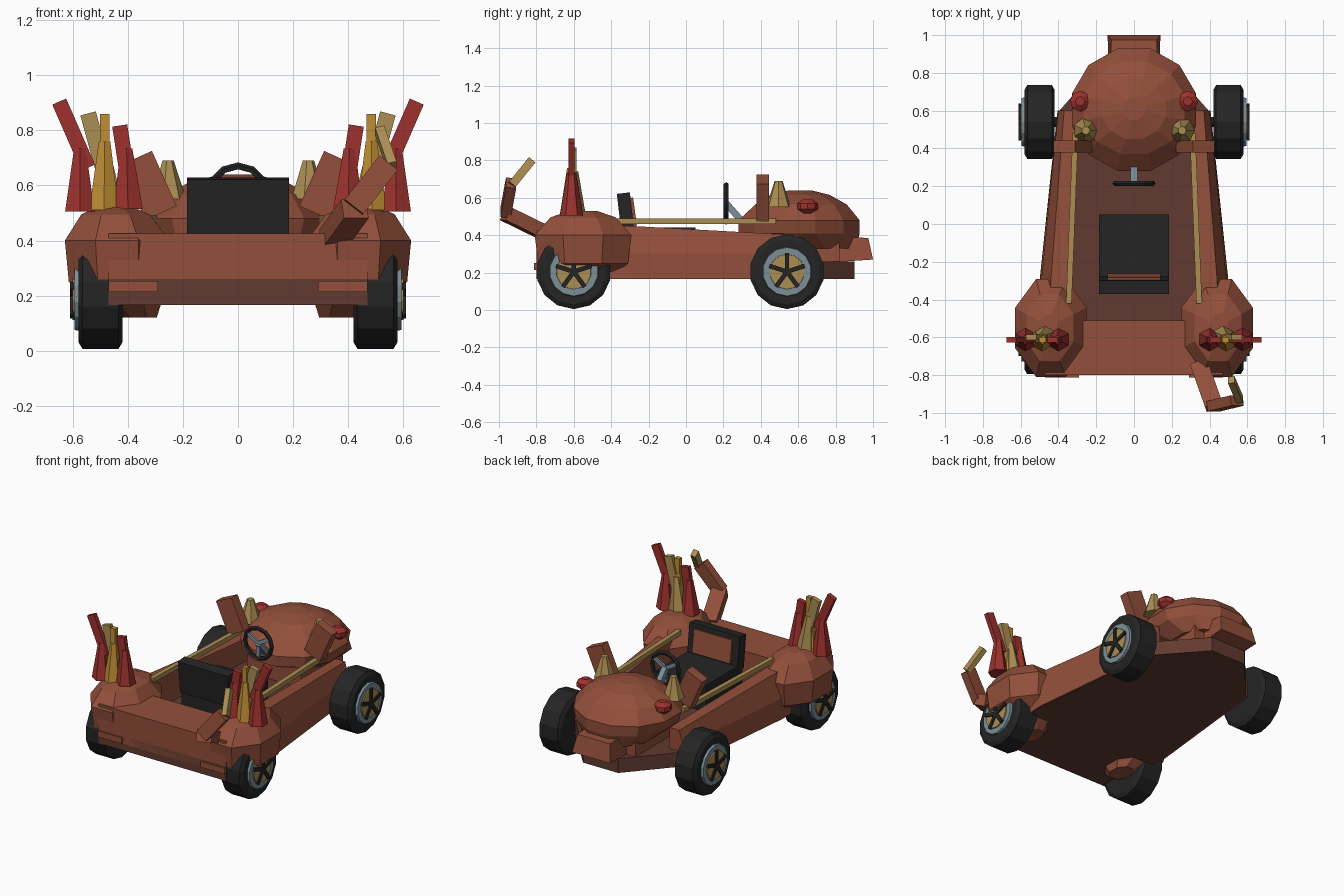
import bpy, math
from math import sin, cos, pi, radians
from mathutils import Vector, Matrix

if "Cube" in bpy.data.objects:
    bpy.data.objects.remove(bpy.data.objects["Cube"])


def material(name, r, g, b):
    m = bpy.data.materials.new(name)
    m.diffuse_color = (r, g, b, 1)
    m.use_nodes = True
    m.node_tree.nodes["Principled BSDF"].inputs["Base Color"].default_value = m.diffuse_color
    return m


BROWN = material("clay brown", .29, .078, .043)
DARK = material("dark brown", .12, .042, .029)
BLACK = material("rubber black", .018, .018, .018)
STEEL = material("blue grey metal", .20, .27, .31)
GOLD = material("pale gold", .41, .27, .085)
YELLOW = material("deep yellow", .52, .27, .033)
RED = material("dull red", .34, .031, .027)


def loft(name, rings, mat):
    """Skin a list of equal-length vertex rings and cap both ends."""
    n = len(rings[0])
    verts = [tuple(p) for ring in rings for p in ring]
    faces = [tuple(range(n - 1, -1, -1)),
             tuple(range(len(verts) - n, len(verts)))]
    for r in range(len(rings) - 1):
        for i in range(n):
            a, b = r * n + i, r * n + (i + 1) % n
            faces.append((a, b, b + n, a + n))
    me = bpy.data.meshes.new(name)
    me.from_pydata(verts, [], faces)
    me.materials.append(mat)
    ob = bpy.data.objects.new(name, me)
    bpy.context.collection.objects.link(ob)
    bpy.context.view_layer.objects.active = ob
    bpy.ops.object.mode_set(mode='EDIT')
    bpy.ops.mesh.select_all(action='SELECT')
    bpy.ops.mesh.normals_make_consistent(inside=False)
    bpy.ops.object.mode_set(mode='OBJECT')
    return ob


def oval(cx, cy, z, rx, ry, n, phase=0.0):
    return [(cx + rx * cos(2 * pi * i / n + phase),
             cy + ry * sin(2 * pi * i / n + phase), z) for i in range(n)]


def box(name, x0, x1, y0, y1, z0, z1, mat):
    base = [(x0, y0), (x1, y0), (x1, y1), (x0, y1)]
    return loft(name, [[(x, y, z) for x, y in base] for z in (z0, z1)], mat)


def beam(name, p, q, w, d, mat, up=(0, 1, 0)):
    """Square bar from p to q; d is its size towards up, w across."""
    p, q = Vector(p), Vector(q)
    t = (q - p).normalized()
    s = t.cross(Vector(up)).normalized()
    u = s.cross(t)
    corners = [s * a * w / 2 + u * b * d / 2
               for a, b in ((-1, -1), (1, -1), (1, 1), (-1, 1))]
    return loft(name, [[e + c for c in corners] for e in (p, q)], mat)


def turned(name, profile, y, z, side, n, mat):
    """Lathe (x, radius) pairs around a sideways axis."""
    return loft(name, [[(side * x, y + r * cos(2 * pi * (i + .5) / n),
                         z + r * sin(2 * pi * (i + .5) / n)) for i in range(n)]
                       for x, r in profile], mat)


# Floor pan, narrowing to the nose
half = [(-.8, .47), (-.3, .49), (.6, .395), (.9, .13)]
plan = [(x, y) for y, x in half] + [(-x, y) for y, x in reversed(half)]
loft("floor_pan", [[(x, y, z) for x, y in plan] for z in (.165, .26)], DARK)

# Rear deck
box("rear_deck", -.47, .47, -.8, -.51, .21, .425, BROWN)

# Head shell over the nose
loft("head_shell", [oval(0, (a + b) / 2, z, rx * 1.03, (b - a) / 2 * 1.03, 12, radians(15))
     for z, rx, a, b in ((.33, .22, .45, .91), (.41, .31, .28, .93),
                         (.48, .33, .28, .93), (.565, .27, .37, .86),
                         (.615, .17, .45, .77), (.64, .06, .55, .67))], BROWN)
box("neck_block", -.2, .2, .38, .82, .25, .40, BROWN)
loft("snout", [[(-.13, .7, .25), (.13, .7, .25), (.13, .7, .40), (-.13, .7, .40)],
               [(-.14, 1, .27), (.14, 1, .27), (.12, .975, .385), (-.12, .975, .385)]],
     BROWN)

# Seat
beam("seat_back", (0, -.31, .41), (0, -.335, .625), .37, .07, BLACK)
beam("seat_back_pad", (0, -.272, .45), (0, -.293, .60), .28, .02, BROWN)
box("seat_base", -.185, .185, -.33, .05, .26, .44, BLACK)

# Steering wheel and column
bpy.ops.mesh.primitive_torus_add(location=(0, .215, .57), rotation=(pi / 2, 0, 0),
                                 major_segments=12, minor_segments=5,
                                 major_radius=.10, minor_radius=.014)
ring = bpy.context.object
ring.name = "steering_ring"
ring.data.materials.append(BLACK)
for k in range(3):
    a = radians(-90 + 120 * k)
    beam("steering_spoke", (0, .217, .57),
         (.1 * cos(a), .217, .57 + .1 * sin(a)), .025, .014, STEEL)
beam("steering_column", (0, .215, .57), (0, .33, .44), .035, .035, STEEL)

for s, tag in ((-1, "left"), (1, "right")):
    # Side wall with a sloping outer face
    loft("side_wall_" + tag, [[(s * x, y, z) for x, z in sec] for y, sec in (
        (-.55, ((.49, .165), (.49, .30), (.45, .455), (.36, .455), (.34, .2))),
        (-.30, ((.50, .165), (.49, .30), (.44, .45), (.35, .45), (.33, .2))),
        (.60, ((.405, .165), (.40, .30), (.37, .40), (.30, .40), (.29, .2))))],
        BROWN)
    beam("gold_rail_" + tag, (s * .345, -.42, .475), (s * .31, .48, .475),
         .03, .03, GOLD, (0, 0, 1))

    # Rear fender
    loft("fender_" + tag, [oval(s * cx, -.55, z, rx, ry, 8, pi / 8)
         for z, cx, rx, ry in ((.12, .36, .07, .09), (.25, .435, .195, .26),
                               (.40, .44, .205, .28), (.495, .445, .135, .19),
                               (.53, .45, .05, .08))], BROWN)
    box("fender_lip_" + tag, min(s * .29, s * .47), max(s * .29, s * .47),
        -.812, -.7, .213, .252, BROWN)

    # Wheels
    for y, end in ((-.6, "rear"), (.54, "front")):
        nm = end + "_" + tag
        turned("tyre_" + nm, [(.42, .175), (.435, .2), (.565, .2), (.58, .175)],
               y, .205, s, 14, BLACK)
        turned("rim_" + nm, [(.57, .135), (.595, .13)], y, .205, s, 14, STEEL)
        turned("hub_disc_" + nm, [(.59, .095), (.602, .093)], y, .205, s, 14, GOLD)
        turned("axle_" + nm, [(.25, .03), (.43, .03)], y, .205, s, 8, BLACK)
        for k in range(5):
            a = radians(90 + 72 * k)
            beam("wheel_spoke_" + nm, (s * .604, y, .205),
                 (s * .604, y + .1 * cos(a), .205 + .1 * sin(a)),
                 .024, .014, BLACK, (1, 0, 0))

    # Ear, horn and eye
    beam("ear_" + tag, (s * .28, .41, .50), (s * .37, .41, .70), .125, .065, BROWN)
    loft("horn_" + tag, [oval(s * .255, .495, z, r, r, 7)
                         for z, r in ((.55, .068), (.67, .028), (.69, .022))], GOLD)
    loft("eye_" + tag, [oval(s * .285, .65, z, r, r, 8) for z, r in
                        ((.515, .025), (.54, .055), (.57, .055), (.592, .025))], RED)

    # Flame plumes: tapered base with a bar leaning out of it
    for nm, x0, x1, zb, zt, tip, w, c, c2 in (
            ("outer", .575, .575, .505, .735, (.65, .905), .055, RED, RED),
            ("middle", .487, .485, .51, .76, (.485, .86), .035, YELLOW, YELLOW),
            ("lean", .47, .49, .52, .74, (.545, .862), .058, GOLD, GOLD),
            ("inner", .40, .405, .515, .735, (.43, .818), .055, RED, RED)):
        dy = -.60 if nm == "lean" else -.612
        loft("flame_base_" + nm + "_" + tag,
             [oval(s * x, dy, z, r, r, 6, pi / 6)
              for x, z, r in ((x0, zb, .062), (x1, zt, .024))], c)
        beam("flame_tip_" + nm + "_" + tag, (s * (x0 * .4 + x1 * .6 - .03), dy, zt - .07)
             if nm == "outer" else (s * x1, dy, zt - .08),
             (s * tip[0], dy, tip[1]), w, .03, c2)

# Jointed tail on one rear corner
beam("tail_root", (.345, -.74, .405), (.425, -.965, .515), .095, .075, BROWN, (0, 0, 1))
beam("tail_middle", (.42, -.965, .52), (.545, -.935, .68), .085, .055, BROWN)
beam("tail_tip", (.56, -.93, .67), (.515, -.825, .80), .045, .035, GOLD, (1, 0, 0))
